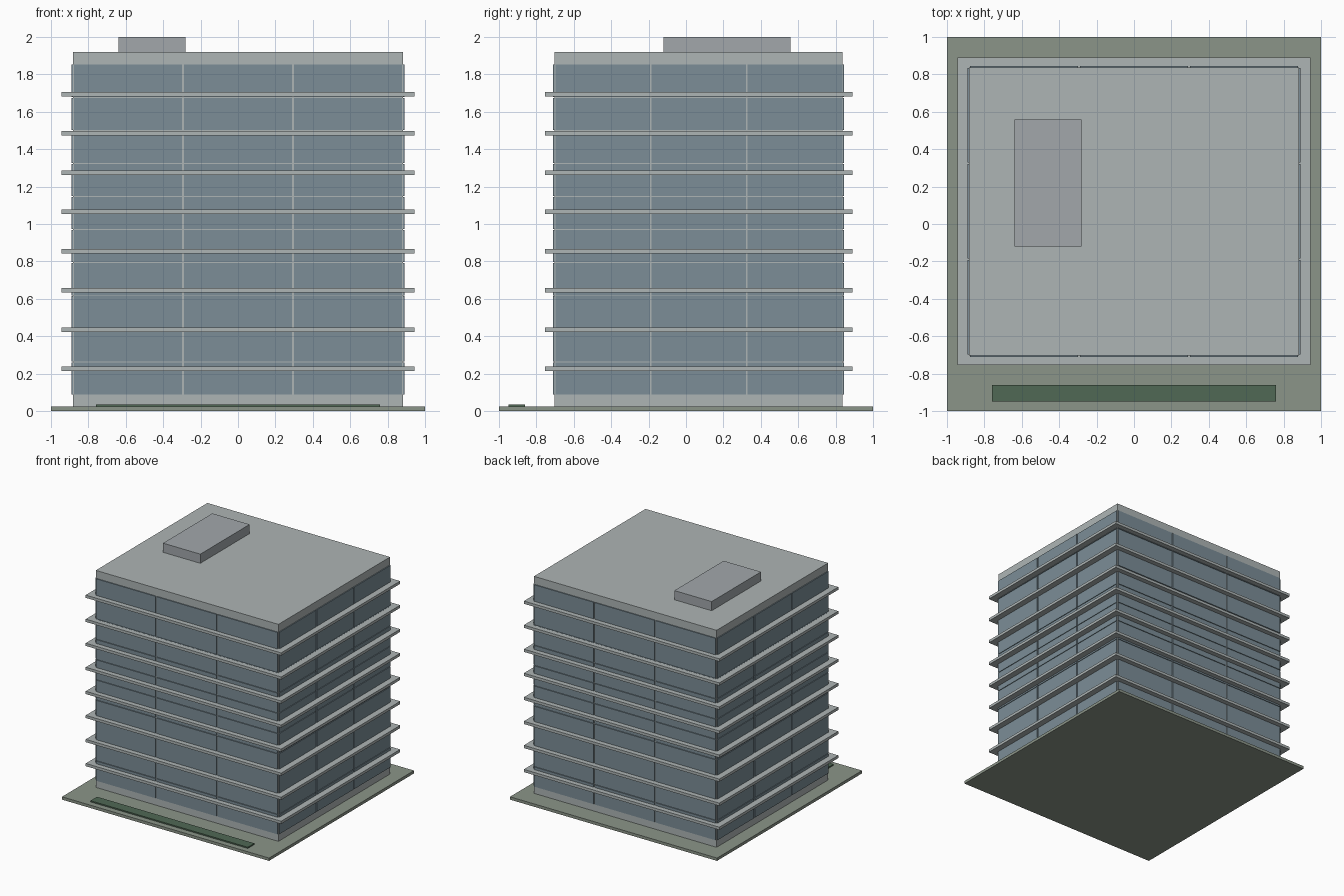
import bpy, bmesh
from mathutils import Matrix, Vector

if "Cube" in bpy.data.objects:
    bpy.data.objects.remove(bpy.data.objects["Cube"])


def material(name, rgb):
    m = bpy.data.materials.new(name)
    m.diffuse_color = (*rgb, 1)
    m.use_nodes = True
    m.node_tree.nodes["Principled BSDF"].inputs["Base Color"].default_value = m.diffuse_color
    return m


concrete = material("concrete", (0.42, 0.46, 0.46))
glass = material("glass", (0.20, 0.27, 0.31))
paving = material("paving", (0.26, 0.30, 0.25))
leaf = material("leaf", (0.08, 0.14, 0.09))
metal = material("metal", (0.36, 0.39, 0.41))


def boxes(name, spans, mat):
    """One object from boxes given as (x0, x1, y0, y1, z0, z1)."""
    bm = bmesh.new()
    for x0, x1, y0, y1, z0, z1 in spans:
        centre = Vector((x0 + x1, y0 + y1, z0 + z1)) / 2
        size = Matrix.Diagonal((x1 - x0, y1 - y0, z1 - z0, 1))
        bmesh.ops.create_cube(bm, size=1, matrix=Matrix.Translation(centre) @ size)
    me = bpy.data.meshes.new(name)
    bm.to_mesh(me)
    bm.free()
    me.materials.append(mat)
    ob = bpy.data.objects.new(name, me)
    bpy.context.collection.objects.link(ob)
    return ob


X0, X1, Y0, Y1 = -0.882, 0.882, -0.702, 0.838   # tower footprint
OVER = 0.062, 0.051                             # ledge overhang in x and y

# Site, planting and main tower
boxes("ground_plate", [(-1, 1, -1, 1, 0, 0.025)], paving)
boxes("hedge_strip", [(-0.76, 0.76, -0.95, -0.86, 0.02, 0.036)], leaf)
boxes("tower_core", [(X0, X1, Y0, Y1, 0.02, 1.92)], concrete)
boxes("rooftop_plant_room", [(-0.64, -0.28, -0.12, 0.56, 1.915, 2.0)], metal)

# Projecting floor ledges
for i in range(8):
    z = 0.225 + 0.21 * i
    boxes(f"floor_ledge_{i + 1}", [(X0 - OVER[0], X1 + OVER[0], Y0 - OVER[1],
                                    Y1 + OVER[1], z - 0.012, z + 0.012)], concrete)

# Glazing: three bays by ten rows on every side, with narrow joints
BAYS, ROWS, Z0, Z1, GAP, T = 3, 10, 0.086, 1.854, 0.005, 0.008
dx, dy, dz = (X1 - X0) / BAYS, (Y1 - Y0) / BAYS, (Z1 - Z0) / ROWS
panes = {"front": [], "back": [], "left": [], "right": []}
for r in range(ROWS):
    z = (Z0 + r * dz + GAP / 2, Z0 + (r + 1) * dz - GAP / 2)
    for b in range(BAYS):
        xs = (X0 + b * dx + GAP, X0 + (b + 1) * dx - GAP)
        ys = (Y0 + b * dy + GAP, Y0 + (b + 1) * dy - GAP)
        panes["front"].append((*xs, Y0 - T, Y0 + T / 2, *z))
        panes["back"].append((*xs, Y1 - T / 2, Y1 + T, *z))
        panes["left"].append((X0 - T, X0 + T / 2, *ys, *z))
        panes["right"].append((X1 - T / 2, X1 + T, *ys, *z))
for side, spans in panes.items():
    boxes(f"{side}_window_panes", spans, glass)
